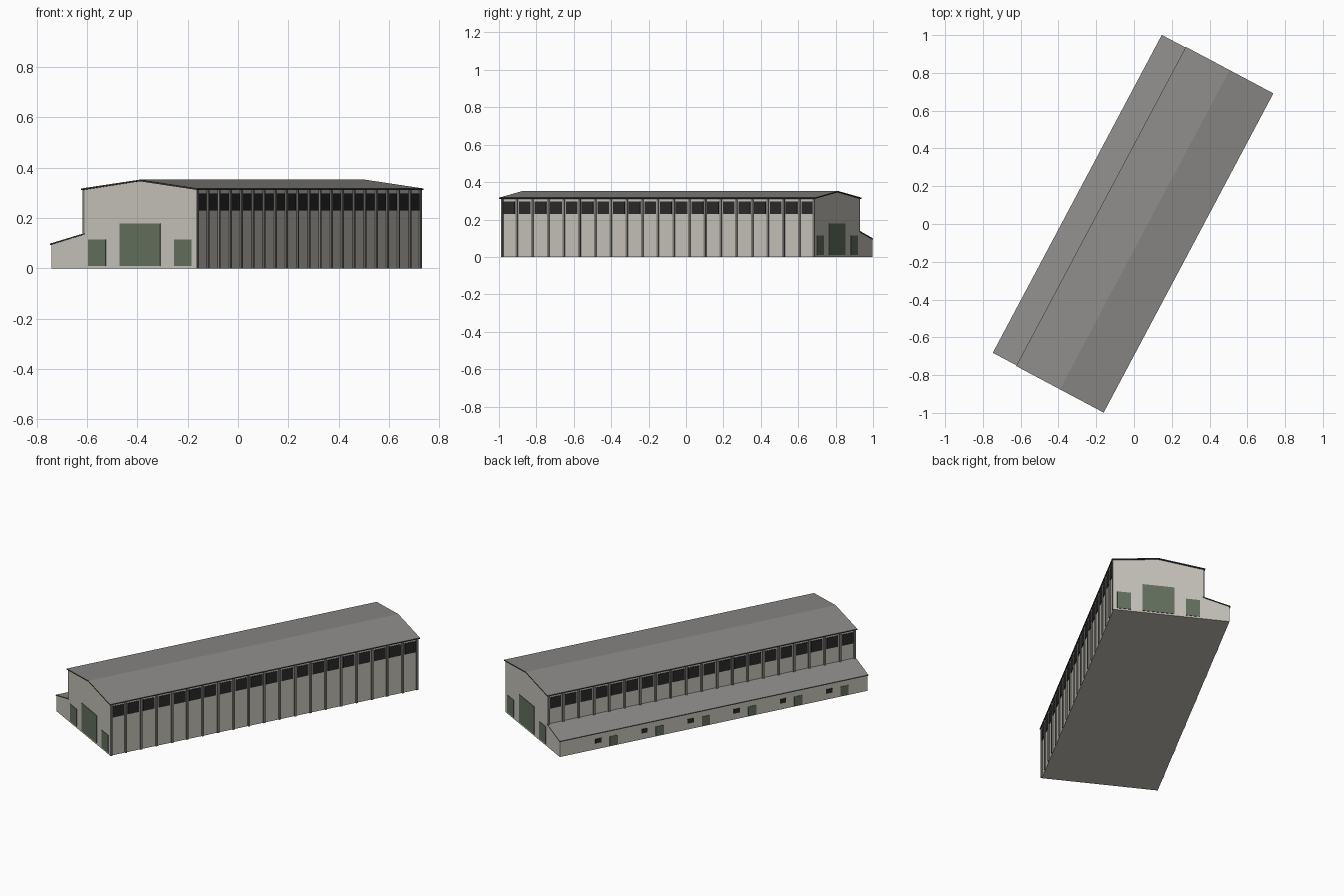
import bpy, bmesh, math
from mathutils import Matrix

if "Cube" in bpy.data.objects:
    bpy.data.objects.remove(bpy.data.objects["Cube"])

# the hall is laid out along local y, then turned 28 degrees
TURN = Matrix.Rotation(math.radians(-28), 4, 'Z')
HALF = 0.95             # half length of the walls
LEFT, RIGHT = -0.187, 0.316
MID = 0.0645            # ridge line
LEAN = -0.335           # outer wall of the lean-to
BAYS = 20
PITCH = 2 * HALF / BAYS


def material(name, rgb):
    m = bpy.data.materials.new(name)
    m.diffuse_color = (*rgb, 1)
    m.use_nodes = True
    m.node_tree.nodes["Principled BSDF"].inputs["Base Color"].default_value = m.diffuse_color
    return m


WALL = material("warm plaster", (0.56, 0.54, 0.485))
ROOF = material("grey roofing", (0.26, 0.255, 0.245))
TRIM = material("dark trim", (0.05, 0.05, 0.048))
POST = material("grey post", (0.20, 0.195, 0.18))
DOOR = material("green door", (0.125, 0.16, 0.11))
GLASS = material("dark glass", (0.022, 0.022, 0.023))


def finish(name, bm, *mats):
    bmesh.ops.recalc_face_normals(bm, faces=bm.faces)
    if len(mats) > 1:       # second colour on edges and undersides
        bm.normal_update()
        for f in bm.faces:
            f.material_index = 0 if f.normal.z > 0.5 else 1
    bm.transform(TURN)
    me = bpy.data.meshes.new(name)
    bm.to_mesh(me)
    bm.free()
    for m in mats:
        me.materials.append(m)
    ob = bpy.data.objects.new(name, me)
    bpy.context.collection.objects.link(ob)


def prism(name, profile, half, *mats):
    """Extrude an (x, z) profile along the length."""
    bm = bmesh.new()
    f = bm.faces.new([bm.verts.new((x, -half, z)) for x, z in profile])
    r = bmesh.ops.extrude_face_region(bm, geom=[f])
    verts = [v for v in r["geom"] if isinstance(v, bmesh.types.BMVert)]
    bmesh.ops.translate(bm, verts=verts, vec=(0, 2 * half, 0))
    finish(name, bm, *mats)


def boxes(name, spans, mat):
    """One object from many boxes (x0, x1, y0, y1, z0, z1)."""
    bm = bmesh.new()
    for x0, x1, y0, y1, z0, z1 in spans:
        m = (Matrix.Translation(((x0 + x1) / 2, (y0 + y1) / 2, (z0 + z1) / 2))
             @ Matrix.Diagonal((x1 - x0, y1 - y0, z1 - z0, 1)))
        bmesh.ops.create_cube(bm, size=1, matrix=m)
    finish(name, bm, mat)


# walls of the hall and its lean-to, flush at both ends
prism("walls", [(LEAN, 0), (RIGHT, 0), (RIGHT, 0.312), (MID, 0.346),
                (LEFT, 0.312), (LEFT, 0.134), (LEAN, 0.094)], HALF, WALL)

# gabled main roof
a, b = LEFT - 0.011, RIGHT + 0.011
prism("main_roof", [(a, 0.311), (MID, 0.346), (b, 0.311),
                    (b, 0.317), (MID, 0.352), (a, 0.317)], 0.957, ROOF, TRIM)

# lean-to roof
prism("lean_to_roof", [(LEAN - 0.005, 0.093), (LEFT, 0.134),
                       (LEFT, 0.139), (LEAN - 0.005, 0.098)], 0.953, ROOF, TRIM)

# posts and high windows on both long sides
for side, x, out, base in (("right", RIGHT, 1, 0), ("left", LEFT, -1, 0.13)):
    posts, panes = [], []
    for i in range(BAYS + 1):
        y = max(-HALF + 0.006, min(HALF - 0.006, -HALF + i * PITCH))
        x0, x1 = sorted((x, x + out * 0.007))
        posts.append((x0, x1, y - 0.006, y + 0.006, base, 0.312))
    for i in range(BAYS):
        y = -HALF + (i + 0.5) * PITCH
        x0, x1 = sorted((x - out * 0.002, x + out * 0.003))
        panes.append((x0, x1, y - 0.035, y + 0.035, 0.23, 0.297))
    boxes(side + "_posts", posts, POST)
    boxes(side + "_windows", panes, GLASS)

# one large and two small doors on each gable end
for end, s in (("front", -1), ("back", 1)):
    y0, y1 = sorted((s * (HALF - 0.002), s * (HALF + 0.003)))
    boxes(end + "_doors",
          [(MID + c - w, MID + c + w, y0, y1, 0.01, h)
           for c, w, h in ((0, 0.091, 0.178), (-0.193, 0.039, 0.115),
                           (0.193, 0.039, 0.115))], DOOR)

# small windows and doors along the lean-to, every third bay
ys = [0.7125 - 0.285 * k for k in range(6)]
boxes("lean_to_windows", [(LEAN - 0.003, LEAN + 0.002, y - 0.019, y + 0.019,
                           0.037, 0.063) for y in ys], GLASS)
boxes("lean_to_doors", [(LEAN - 0.003, LEAN + 0.002, y - PITCH - 0.025,
                         y - PITCH + 0.025, 0.004, 0.06) for y in ys], DOOR)
